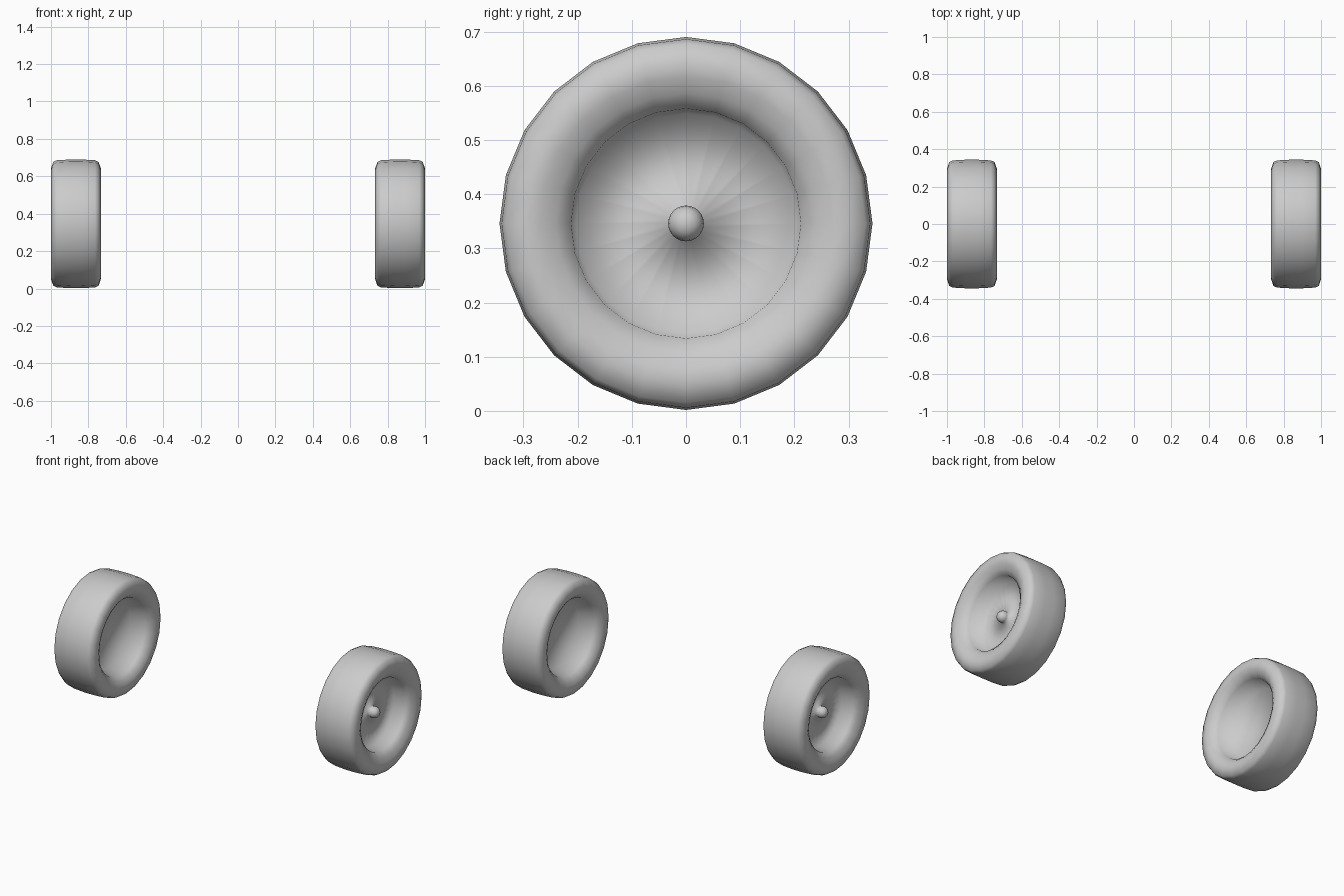
import bpy
import bmesh
from math import sin, cos, pi, radians

cube = bpy.data.objects.get("Cube")
if cube:
    bpy.data.objects.remove(cube, do_unlink=True)

SIDES = 24
AXLE_Z = 0.346
WHEEL_X = 0.8665

grey = bpy.data.materials.new("plain grey")
grey.use_nodes = True
grey.diffuse_color = (0.6, 0.6, 0.6, 1)
grey.node_tree.nodes["Principled BSDF"].inputs["Base Color"].default_value = (0.6, 0.6, 0.6, 1)

# Half sections as (radius, distance from the wheel's middle)
TYRE = [(0.344, 0.03), (0.340, 0.102), (0.331, 0.121), (0.296, 0.1335), (0.270, 0.130)]
OUTER_DISH = [(0.240, 0.116), (0.212, 0.096), (0.203, 0.025)]
INNER_DISH = [(0.245, 0.116), (0.226, 0.096), (0.200, 0.010)]

# Domed knob standing on the dish, ending at its tip
BALL_R, BALL_X = 0.033, 0.038
KNOB = [(0.031, 0.016)] + [
    (BALL_R * cos(radians(a)), BALL_X + BALL_R * sin(radians(a)))
    for a in range(0, 80, 20)]


def build_wheel(name, side):
    """Spin the section about the axle; side is +1 for left, -1 for right."""
    inner = [(r, -x) for r, x in reversed(TYRE + INNER_DISH)]
    section = inner + TYRE + OUTER_DISH + KNOB
    bm = bmesh.new()
    rings = []
    for r, x in section:
        rings.append([bm.verts.new((side * x, r * sin(2 * pi * i / SIDES), r * cos(2 * pi * i / SIDES)))
                      for i in range(SIDES)])
    for a, b in zip(rings, rings[1:]):
        for i in range(SIDES):
            j = (i + 1) % SIDES
            bm.faces.new((a[i], a[j], b[j], b[i]))
    # Inner dish floor and knob tip
    bm.faces.new(rings[0])
    tip = bm.verts.new((side * (BALL_X + BALL_R), 0, 0))
    for i in range(SIDES):
        bm.faces.new((rings[-1][i], rings[-1][(i + 1) % SIDES], tip))
    bmesh.ops.recalc_face_normals(bm, faces=bm.faces)
    for face in bm.faces:
        face.smooth = True
    mesh = bpy.data.meshes.new(name)
    bm.to_mesh(mesh)
    bm.free()
    mesh.materials.append(grey)
    wheel = bpy.data.objects.new(name, mesh)
    wheel.location = (side * WHEEL_X, 0, AXLE_Z)
    bpy.context.collection.objects.link(wheel)


build_wheel("left_wheel", 1)
build_wheel("right_wheel", -1)
